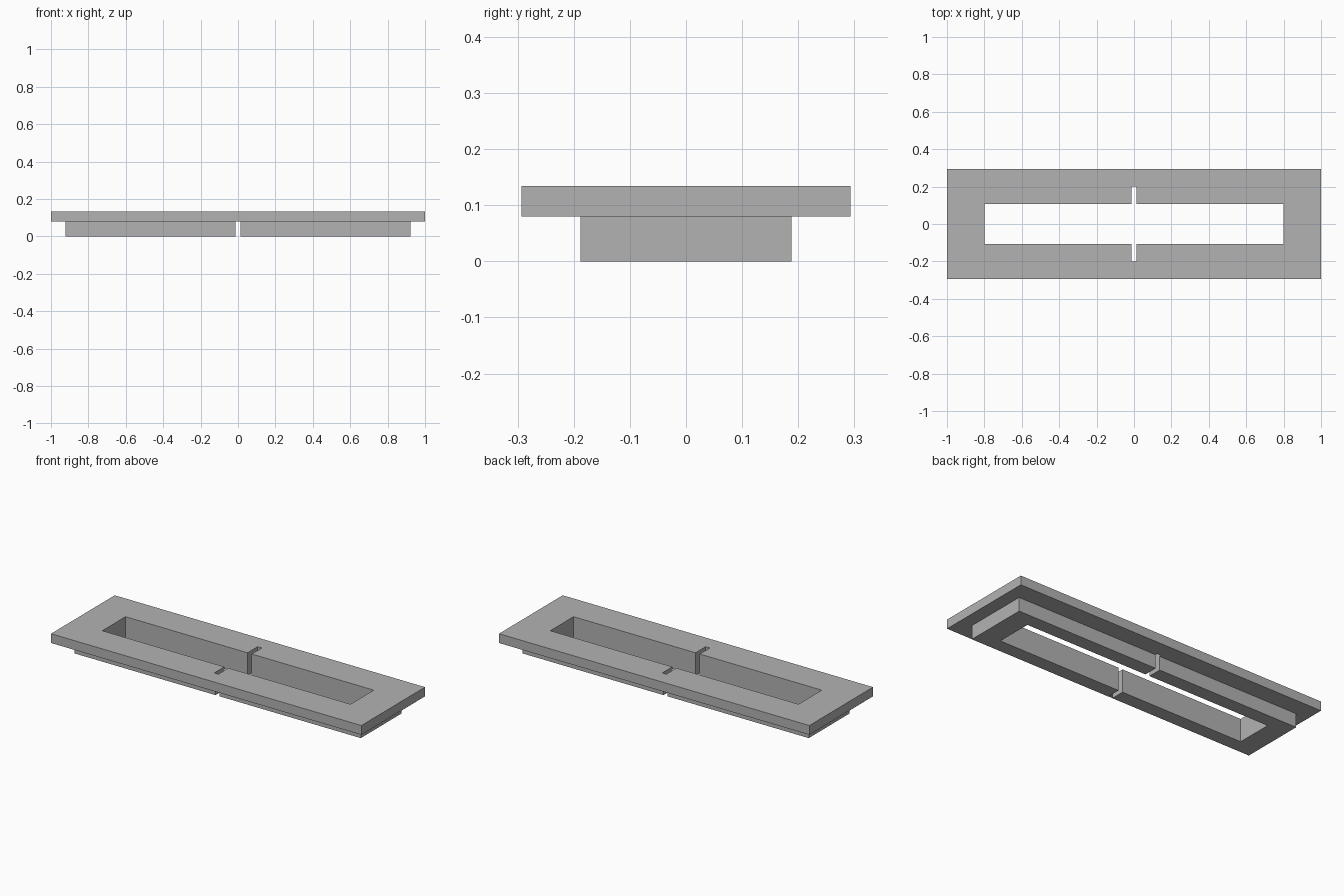
import bpy

old = bpy.data.objects.get("Cube")
if old:
    bpy.data.objects.remove(old, do_unlink=True)

# Main dimensions
FLANGE_X, FLANGE_Y = 1.0, 0.293
COLLAR_X, COLLAR_Y = 0.923, 0.188
HOLE_X, HOLE_Y = 0.8, 0.107
SLOT_X, SLOT_Y = 0.0134, 0.2
COLLAR_TOP, FLANGE_TOP = 0.08, 0.134

grey = bpy.data.materials.new("plain grey")
grey.use_nodes = True
colour = (0.45, 0.45, 0.45, 1)
grey.diffuse_color = colour
grey.node_tree.nodes["Principled BSDF"].inputs["Base Color"].default_value = colour


def plate(name, outlines, bottom, top):
    """Extrude closed outlines between two heights; inner outlines become holes."""
    curve = bpy.data.curves.new(name + "_outline", "CURVE")
    curve.dimensions = "2D"
    curve.fill_mode = "BOTH"
    curve.extrude = (top - bottom) / 2
    for points in outlines:
        spline = curve.splines.new("POLY")
        spline.points.add(len(points) - 1)
        for point, (x, y) in zip(spline.points, points):
            point.co = (x, y, 0, 1)
        spline.use_cyclic_u = True
    obj = bpy.data.objects.new(name, curve)
    bpy.context.collection.objects.link(obj)
    obj.location.z = (bottom + top) / 2
    curve.materials.append(grey)
    bpy.ops.object.select_all(action="DESELECT")
    obj.select_set(True)
    bpy.context.view_layer.objects.active = obj
    bpy.ops.object.convert(target="MESH")
    bpy.ops.object.shade_flat()
    return obj


def mirrored(points, axis):
    """Mirror an outline, keeping its winding direction."""
    sx, sy = (-1, 1) if axis == "x" else (1, -1)
    return [(sx * x, sy * y) for x, y in reversed(points)]


# Top flange: rectangle with a long opening that has a notch on each side
rim = [(-FLANGE_X, -FLANGE_Y), (FLANGE_X, -FLANGE_Y),
       (FLANGE_X, FLANGE_Y), (-FLANGE_X, FLANGE_Y)]
back_edge = [(HOLE_X, HOLE_Y), (SLOT_X, HOLE_Y), (SLOT_X, SLOT_Y),
             (-SLOT_X, SLOT_Y), (-SLOT_X, HOLE_Y), (-HOLE_X, HOLE_Y)]
opening = back_edge + mirrored(back_edge, "y")
plate("top_flange", [rim, opening], COLLAR_TOP, FLANGE_TOP)

# Lower collar: two C-shaped halves parted by the slot
back_arm = [(COLLAR_X, COLLAR_Y), (SLOT_X, COLLAR_Y),
            (SLOT_X, HOLE_Y), (HOLE_X, HOLE_Y)]
left_half = back_arm + mirrored(back_arm, "y")
plate("left_collar", [left_half], 0, COLLAR_TOP)
plate("right_collar", [mirrored(left_half, "x")], 0, COLLAR_TOP)
